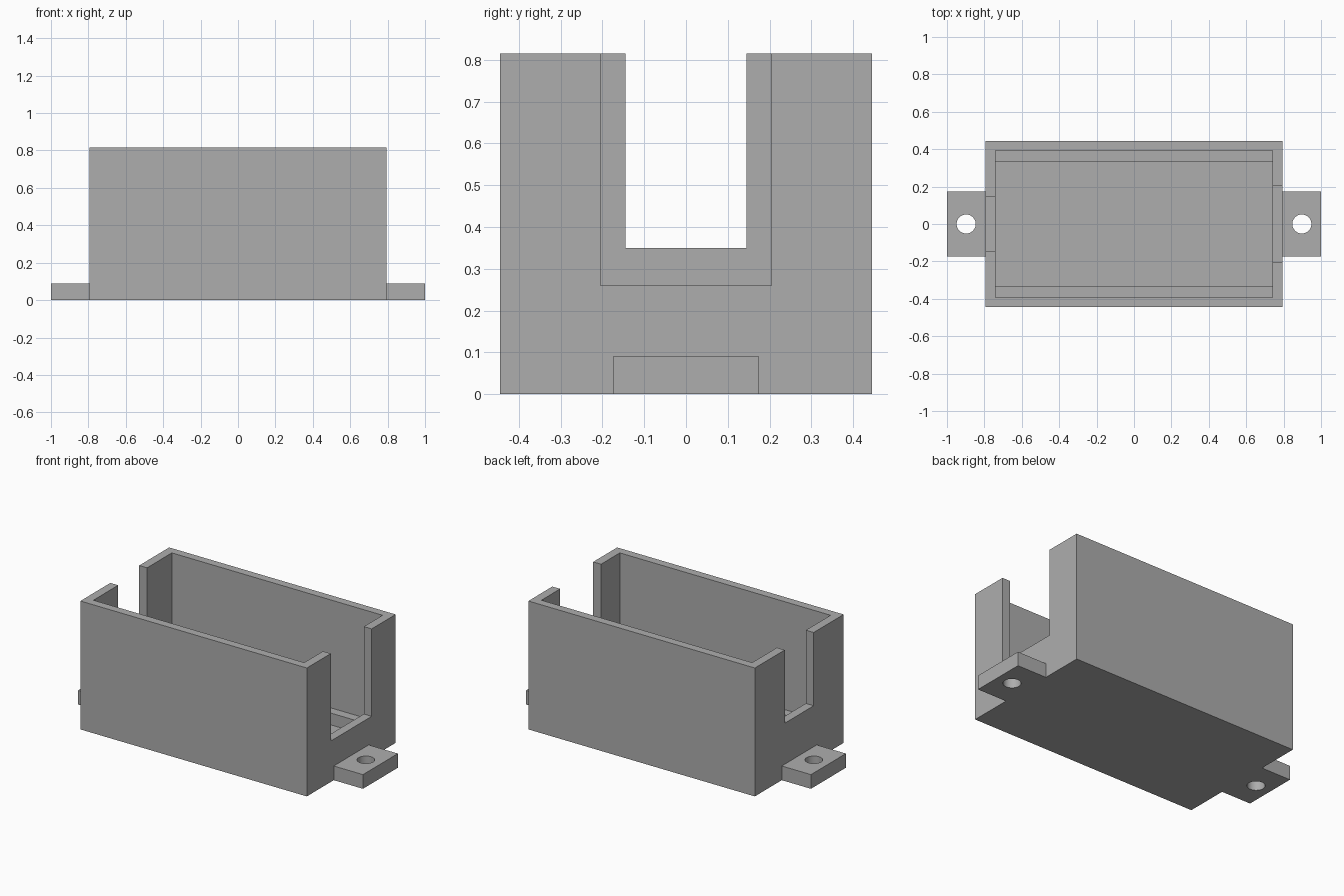
import bpy

if "Cube" in bpy.data.objects:
    bpy.data.objects.remove(bpy.data.objects["Cube"], do_unlink=True)

grey = bpy.data.materials.new("plain grey")
grey.use_nodes = True
colour = (0.42, 0.42, 0.42, 1)
grey.diffuse_color = colour
grey.node_tree.nodes["Principled BSDF"].inputs["Base Color"].default_value = colour

HALF_X, HALF_Y, HEIGHT = 0.795, 0.445, 0.815
IN_X, IN_Y = 0.74, 0.393
FLOOR = 0.055
LEDGE_Y, LEDGE_TOP = 0.335, 0.13
TAB_Y, TAB_TOP = 0.175, 0.09


def box(name, low, high):
    """Box spanning two opposite corners."""
    centre = [(a + b) / 2 for a, b in zip(low, high)]
    bpy.ops.mesh.primitive_cube_add(size=1, location=centre)
    ob = bpy.context.object
    ob.name = name
    ob.scale = [b - a for a, b in zip(low, high)]
    bpy.ops.object.transform_apply(location=True, rotation=False, scale=True)
    ob.data.materials.append(grey)
    return ob


def cut(target, cutter):
    """Subtract the cutter from the target and discard it."""
    mod = target.modifiers.new("cut", "BOOLEAN")
    mod.operation = "DIFFERENCE"
    mod.solver = "EXACT"
    mod.object = cutter
    bpy.context.view_layer.objects.active = target
    bpy.ops.object.modifier_apply(modifier=mod.name)
    bpy.data.objects.remove(cutter, do_unlink=True)


# Open-topped case
case = box("case", (-HALF_X, -HALF_Y, 0), (HALF_X, HALF_Y, HEIGHT))
cut(case, box("cavity", (-IN_X, -IN_Y, FLOOR), (IN_X, IN_Y, 1)))

# End slots: wide and deep on the left, narrow and shallow on the right
cut(case, box("wide_slot", (0.6, -0.205, 0.26), (0.9, 0.205, 1)))
cut(case, box("narrow_slot", (-0.9, -0.145, 0.35), (-0.6, 0.145, 1)))

# Support ledges along the long walls
for side, y0, y1 in (("front", -IN_Y, -LEDGE_Y), ("back", LEDGE_Y, IN_Y)):
    box(side + "_ledge", (-IN_X, y0, FLOOR), (IN_X, y1, LEDGE_TOP))

# Mounting tabs with screw holes
for side, x0, x1 in (("right", -1, -HALF_X), ("left", HALF_X, 1)):
    tab = box(side + "_mounting_tab", (x0, -TAB_Y, 0), (x1, TAB_Y, TAB_TOP))
    bpy.ops.mesh.primitive_cylinder_add(vertices=40, radius=0.051, depth=0.4,
                                        location=((x0 + x1) / 2, 0, 0))
    cut(tab, bpy.context.object)
    bpy.ops.object.select_all(action="DESELECT")
    tab.select_set(True)
    bpy.ops.object.shade_smooth_by_angle()
